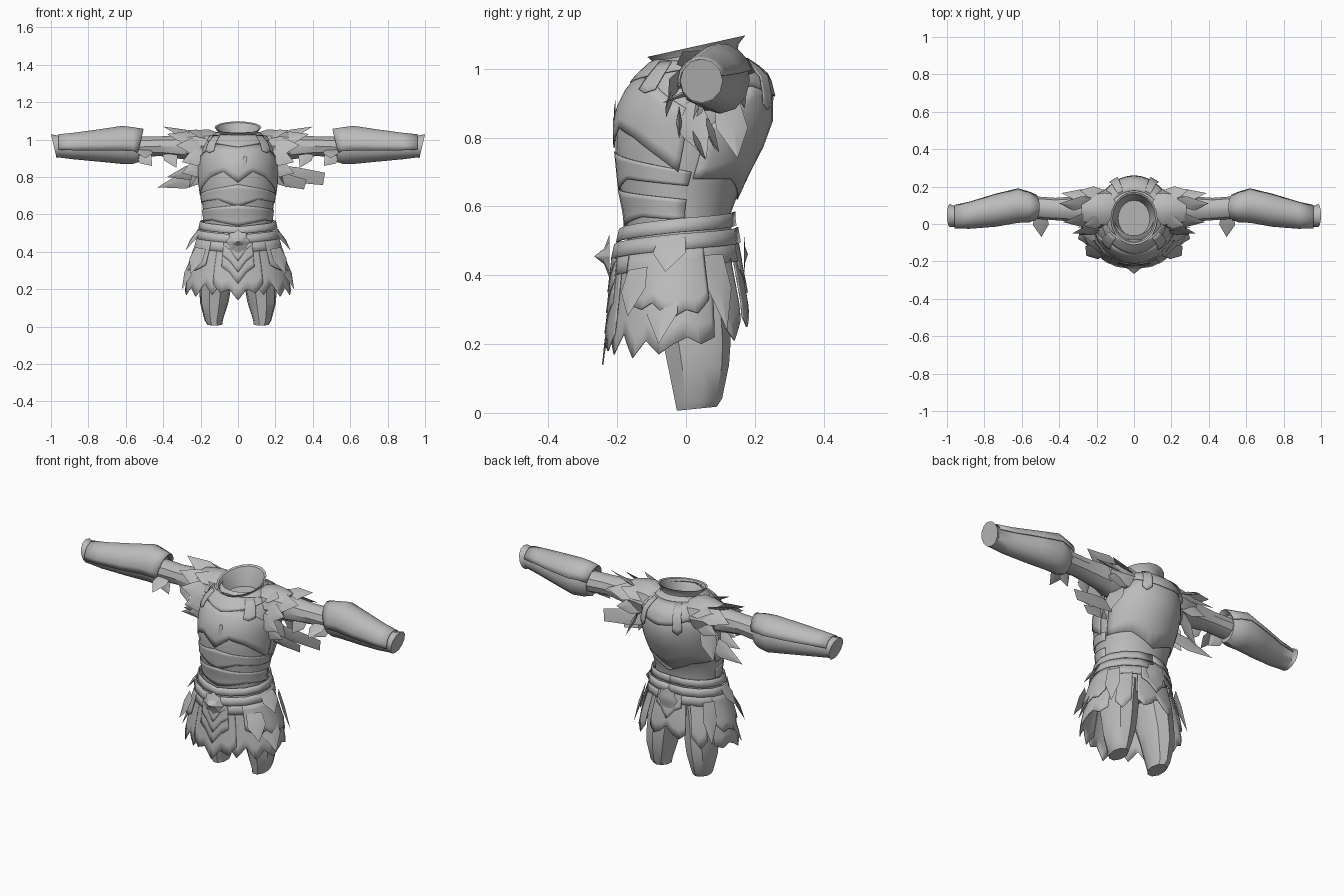
import bpy, bmesh, math
from mathutils import Vector

if "Cube" in bpy.data.objects:
    bpy.data.objects.remove(bpy.data.objects["Cube"])

steel = bpy.data.materials.new("plain grey steel")
steel.use_nodes = True
GREY = (0.5, 0.5, 0.5, 1)
steel.diffuse_color = GREY
steel.node_tree.nodes["Principled BSDF"].inputs["Base Color"].default_value = GREY


def finish(name, bm, mirror=False, thick=0, angle=35):
    """Turn a bmesh into a shaded object, optionally mirrored and thickened."""
    bmesh.ops.recalc_face_normals(bm, faces=bm.faces)
    mesh = bpy.data.meshes.new(name)
    bm.to_mesh(mesh)
    bm.free()
    mesh.materials.append(steel)
    ob = bpy.data.objects.new(name, mesh)
    bpy.context.collection.objects.link(ob)
    bpy.ops.object.select_all(action='DESELECT')
    ob.select_set(True)
    bpy.context.view_layer.objects.active = ob
    bpy.ops.object.shade_smooth_by_angle(angle=math.radians(angle))
    if mirror:
        ob.modifiers.new("Mirror", 'MIRROR').use_mirror_merge = False
    if thick:
        solid = ob.modifiers.new("Solidify", 'SOLIDIFY')
        solid.thickness, solid.offset = thick, 0
    return ob


def loft(name, rings, sides=12, caps=(True, True), **kw):
    """Skin a list of point rings."""
    bm = bmesh.new()
    loops = [[bm.verts.new(p) for p in ring] for ring in rings]
    for a, b in zip(loops, loops[1:]):
        for i in range(sides):
            j = (i + 1) % sides
            bm.faces.new((a[i], a[j], b[j], b[i]))
    for cap, loop in zip(caps, (loops[0], loops[-1])):
        if cap:
            bm.faces.new(loop)
    return finish(name, bm, **kw)


def turn(n):
    return [2 * math.pi * i / n for i in range(n)]


def limb(name, stations, sides=10, lean=0):
    """Sideways tube from (x, y, z, radius y, radius z) on both sides; the end can lean."""
    rings = [[(x + (lean * math.sin(t) - abs(lean) if i == len(stations) - 1 else 0),
               y + ry * math.cos(t), z + rz * math.sin(t)) for t in turn(sides)]
             for i, (x, y, z, ry, rz) in enumerate(stations)]
    return loft(name, rings, sides, mirror=True)


def sample(values, f):
    f = min(max(f, 0), 1) * (len(values) - 1)
    i = min(int(f), len(values) - 2)
    return values[i] + (values[i + 1] - values[i]) * (f - i)


# Body sections, bottom to top: height, half width, front y, back y
TORSO = [(0.36, .17, -.15, .13), (0.48, .185, -.17, .135), (0.58, .182, -.178, .13),
         (0.66, .192, -.195, .16), (0.76, .207, -.205, .215), (0.85, .212, -.207, .248),
         (0.92, .207, -.185, .25), (0.98, .187, -.138, .235), (1.02, .15, -.095, .19),
         (1.04, .11, -.06, .15)]
SKIRT = [(0.1, .295, -.24, .195), (0.2, .28, -.23, .185), (0.32, .255, -.215, .175),
         (0.45, .215, -.2, .15), (0.56, .19, -.175, .13), (0.62, .185, -.18, .13)]


def on_body(table, angle, z, off=0):
    """Point on a section table; angle 0 is the front, positive is the left."""
    z = min(max(z, table[0][0]), table[-1][0])
    for lo, hi in zip(table, table[1:]):
        if z <= hi[0]:
            f = (z - lo[0]) / (hi[0] - lo[0])
            hw, yf, yb = [a + (b - a) * f for a, b in zip(lo[1:], hi[1:])]
            break
    depth = (yb - yf) / 2
    return ((hw + off) * math.sin(angle), (yf + yb) / 2 - (depth + off) * math.cos(angle), z)


def plate(name, table, a0, a1, tops, bottoms, off, mirror=False, rows=5, flare=0):
    """Curved armour plate hugging the body, with shaped upper and lower edges."""
    steps = 4 * max(len(bottoms) - 1, len(tops) - 1)
    bm = bmesh.new()
    grid = []
    for c in range(steps + 1):
        f = c / steps
        top, bottom = sample(tops, f), sample(bottoms, f)
        grid.append([bm.verts.new(on_body(table, a0 + (a1 - a0) * f, top + (bottom - top) * r / rows,
                                          off + flare * r / rows)) for r in range(rows + 1)])
    for a, b in zip(grid, grid[1:]):
        for r in range(rows):
            bm.faces.new((a[r], a[r + 1], b[r + 1], b[r]))
    return finish(name, bm, mirror=mirror, thick=.004)


def blades(name, specs, mirror=True, blunt=0):
    """Ridged plates: base, tip, width, facing direction; blunt squares off the tip."""
    bm = bmesh.new()
    for base, tip, width, facing in specs:
        base, tip, facing = Vector(base), Vector(tip), Vector(facing)
        side = (tip - base).cross(facing).normalized() * width / 2
        ridge = side.cross(tip - base).normalized() * width * .1
        mid = base.lerp(tip, .45)
        ends = [tip - side * blunt, tip + side * blunt] if blunt else [tip]
        outline = [bm.verts.new(p) for p in (base - side * .8, mid - side, *ends, mid + side, base + side * .8)]
        for s in (1, -1):
            peak = bm.verts.new(mid + ridge * s)
            for a, b in zip(outline, outline[1:] + outline[:1]):
                bm.faces.new((a, b, peak))
    return finish(name, bm, mirror=mirror, angle=15)


def rosette(name, y, z, out, radius):
    """Petalled buckle with a raised middle."""
    bm = bmesh.new()
    rim = [bm.verts.new((radius * (1, .82)[i % 2] * math.sin(t), y, z + radius * (1, .82)[i % 2] * math.cos(t)))
           for i, t in enumerate(turn(16))]
    inner = [bm.verts.new((radius * .55 * math.sin(t), y + out * .35, z + radius * .35 * math.cos(t)))
             for t in turn(16)]
    peak = bm.verts.new((0, y + out, z))
    for i in range(16):
        j = (i + 1) % 16
        bm.faces.new((rim[i], rim[j], inner[j], inner[i]))
        bm.faces.new((inner[i], inner[j], peak))
    bm.faces.new(rim)
    return finish(name, bm, angle=15)


# Torso and neck
loft("torso", [[on_body(TORSO, t, s[0]) for t in turn(28)] for s in TORSO], 28, (True, False))
COLLAR = [(.135, .99, .1), (.105, 1.03, .2), (.108, 1.045, .25), (.125, 1.066, .25),
          (.115, 1.062, .25), (.098, 1.025, .2), (.085, .98, .1)]
loft("collar", [[(r * math.sin(t), .03 - r * 1.14 * math.cos(t), z - tilt * r * math.cos(t))
                 for t in turn(20)] for r, z, tilt in COLLAR], 20, (False, True))
plate("gorget", TORSO, -1.3, 1.3, [1.02, 1.03, 1.02], [1.0, .98, .96, .98, 1.0], .008)

# Layered chest, back and waist plates
plate("breastplate", TORSO, -1.5, 1.5, [.88, .97, .98, .97, .88], [.7, .75, .8, .83, .77, .83, .8, .75, .7], .004)
plate("upper_waist_plate", TORSO, -1.7, 1.7, [.7, .76, .7], [.66, .67, .68, .64, .68, .67, .66], .002)
plate("lower_waist_plate", TORSO, -1.7, 1.7, [.62, .65, .62], [.56, .57, .54, .57, .56], .004)
plate("back_plate", TORSO, 1.75, 4.53, [.82, .98, 1.0, .98, .82], [.68, .68, .62, .68, .68], .003)
plate("back_yoke", TORSO, 2.0, 4.28, [1.03, 1.03], [.94, .95, .93, .92, .93, .95, .94], .008)
plate("shoulder_strap", TORSO, 2.52, 2.74, [1.03, 1.03], [.9, .88, .9], .018, mirror=True)
plate("front_strap", TORSO, .65, .95, [1.02, 1.02], [.94, .93, .94], .012, mirror=True)
blades("chest_mark", [((.04, -.205, .91), (.025, -.21, .84), .025, (0, 1, 0))], mirror=False)

# Belts, rising toward the back
for name, top, height, off in (("upper_belt", .535, .04, .012), ("middle_belt", .49, .045, .016),
                               ("lower_belt", .45, .055, .01)):
    rise = [top + .05, top + .03, top, top + .03, top + .05]
    plate(name, SKIRT, -math.pi, math.pi, rise, [z - height for z in rise], off, rows=2)
rosette("front_buckle", -.222, .455, -.045, .065)
rosette("back_buckle", .168, .46, .012, .065)

# Skirt: torn cloth under overlapping plates
plate("side_skirt", SKIRT, .3, 2.1, [.46, .48], [.24, .17, .23, .16, .21, .17, .2, .22, .2, .22], .002, mirror=True)
plate("side_tasset", SKIRT, .7, 2.0, [.46, .49], [.33, .31, .3, .32, .29, .28, .3, .29, .33], .009, mirror=True, flare=.006)
plate("back_strip", SKIRT, 2.25, 2.58, [.48, .5], [.25, .21, .27], .005, mirror=True, flare=.006)
plate("back_flap", SKIRT, 2.7, 3.58, [.5, .5], [.28, .25, .27, .31, .27, .25, .28], .004)
plate("back_flap_top", SKIRT, 2.8, 3.48, [.5, .5], [.42, .4, .35, .4, .42], .009)
plate("front_panel", SKIRT, -.5, .5, [.46, .46], [.23, .18, .2, .14, .2, .18, .23], .006)
for i in range(3):
    z = .26 + .06 * i
    plate(f"front_chevron_{i + 1}", SKIRT, -.34, .34, [.45, .45], [z + .06, z + .03, z - .03, z + .03, z + .06],
          .009 + .003 * i)
blades("skirt_points", [((.235, -.06, .36), (.3, -.08, .2), .1, (1, -.5, 0)),
                        ((.2, -.14, .42), (.255, -.17, .28), .1, (1, -1, 0)),
                        ((.2, .08, .46), (.25, .12, .24), .08, (1, .6, 0)),
                        ((.21, -.04, .51), (.28, -.06, .41), .1, (1, -.3, 0))])

# Legs: (z, x, y, radius x, radius y)
LEG = [(.012, .125, .03, .042, .06), (.035, .13, .035, .05, .07), (.13, .127, .035, .078, .09),
       (.2, .122, .03, .085, .1), (.32, .11, .01, .095, .115), (.42, .095, 0, .09, .12)]
loft("leg", [[(x + rx * math.sin(t), y + ry * math.cos(t), z + .1 * ry * math.cos(t)) for t in turn(9)]
             for z, x, y, rx, ry in LEG], 9, mirror=True)

# Arms and bracers: (x, y, z, radius y, radius z)
limb("upper_arm", [(.12, .09, .95, .08, .085), (.28, .08, .96, .07, .07), (.42, .08, .965, .06, .055),
                   (.56, .09, .96, .06, .06)])
limb("shoulder_cap", [(.1, .08, .96, .1, .08), (.16, .08, .965, .105, .095), (.22, .08, .965, .095, .09),
                      (.28, .08, .97, .08, .07)])
BRACER = [(.53, .09, .955, .062, .075), (.56, .092, .965, .076, .094), (.62, .1, .968, .086, .098),
          (.74, .075, .965, .082, .083), (.88, .048, .962, .066, .067), (.96, .04, .963, .056, .058),
          (1.0, .045, .965, .062, .064)]
limb("bracer", BRACER, 12, lean=.015)
bm = bmesh.new()
rows = []
for i, (x, y, z, ry, rz) in enumerate(BRACER[:-1]):
    span = [math.radians(d) for d in range(15, 196, 20)]
    rows.append([bm.verts.new((x - (.025 * math.sin(t) if i == 0 else 0), y + (ry + .005) * math.cos(t),
                               z + (rz + (.025 if i == 0 else .005)) * math.sin(t))) for t in span])
for a, b in zip(rows, rows[1:]):
    for i in range(len(a) - 1):
        bm.faces.new((a[i], a[i + 1], b[i + 1], b[i]))
finish("bracer_top_plate", bm, mirror=True, thick=.006)

# Shoulder feathers, under-arm blades and elbow points
blades("shoulder_feathers", [((.2, .1, 1.0), (.4, .11, 1.07), .1, (0, -.5, 1)),
                             ((.2, .03, .99), (.38, .01, 1.03), .1, (0, -1, 1)),
                             ((.18, -.01, .96), (.33, -.05, .97), .1, (0, -1, .5)),
                             ((.2, .14, 1.0), (.39, .165, .99), .1, (0, 1, 1)),
                             ((.18, -.04, .92), (.3, -.06, .88), .09, (0, -1, .2)),
                             ((.16, .15, 1.0), (.29, .18, 1.03), .09, (0, .6, 1)),
                             ((.18, .15, .94), (.32, .175, .91), .09, (0, 1, .2)),
                             ((.17, .02, 1.02), (.27, -.01, 1.05), .08, (0, -.6, 1))])
blades("left_underarm_blades", [((.18, .06, .83), (.46, .09, .79), .085, (0, 1, .2)),
                                ((.18, .02, .8), (.36, .05, .76), .07, (0, 1, .3))], mirror=False, blunt=.8)
blades("right_underarm_blades", [((-.18, .06, .81), (-.43, .1, .745), .09, (0, 1, .2)),
                                 ((-.18, .02, .84), (-.38, .05, .8), .08, (0, 1, .3))], mirror=False)
blades("armpit_blades", [((.21, .0, .9), (.26, .06, .74), .1, (1, -.4, 0)),
                         ((.21, .12, .9), (.28, .15, .74), .1, (1, .4, 0)),
                         ((.18, -.02, .86), (.3, -.02, .82), .09, (0, 1, 0))])
blades("elbow_points", [((.5, .05, .95), (.495, -.07, .9), .085, (0, .4, 1)),
                        ((.52, .06, .93), (.46, .03, .86), .08, (0, 1, 0)),
                        ((.38, .05, .95), (.33, .02, .85), .08, (0, 1, 0))])
